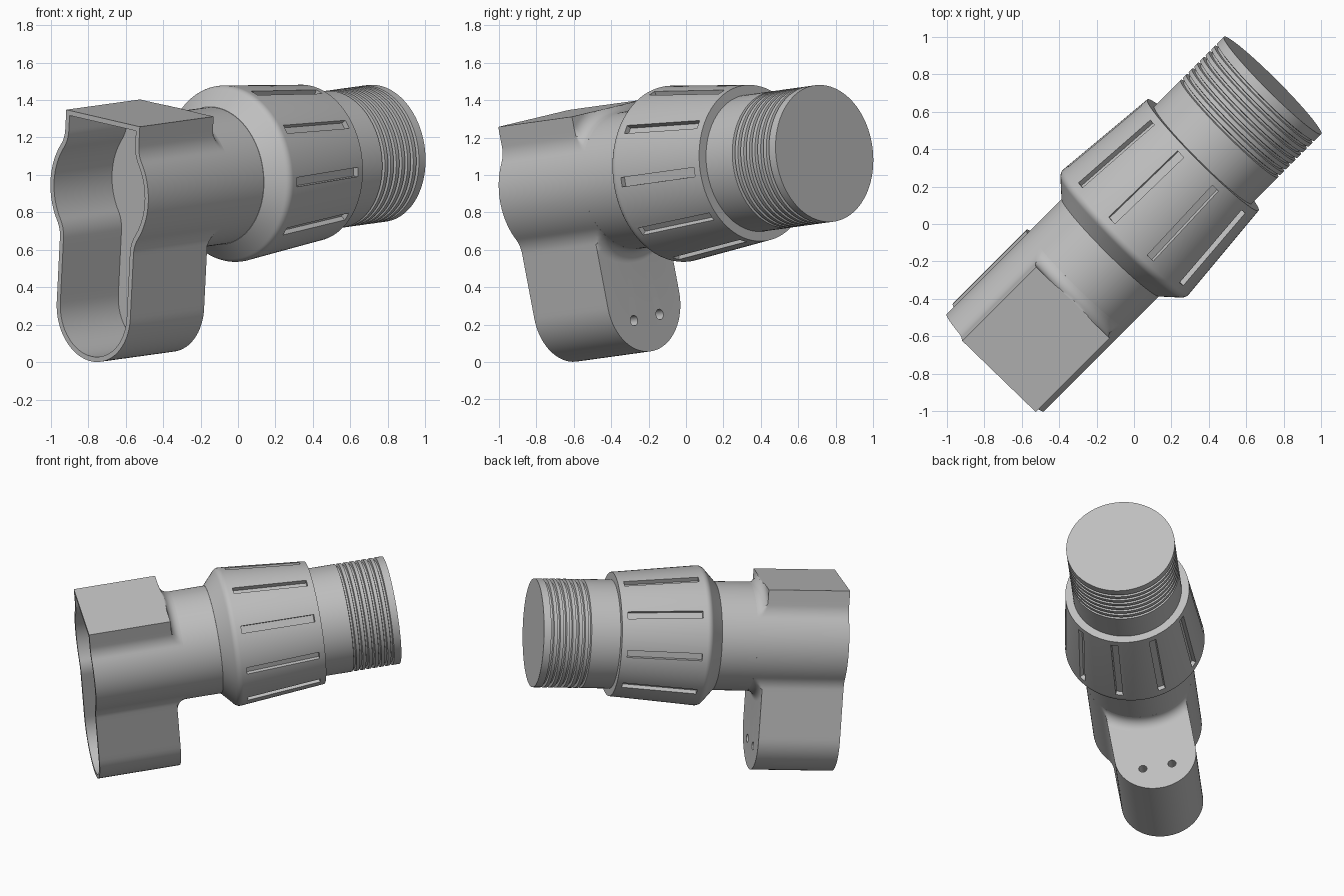
import bpy, bmesh
from math import sin, cos, pi, radians, sqrt, atan2
from mathutils import Matrix, Vector

cube = bpy.data.objects.get("Cube")
if cube:
    bpy.data.objects.remove(cube)

# Main frame: local Y runs along the barrel, X is sideways, Z is up
TILT, ROLL, LENGTH = radians(5.6), radians(9.5), 2.103
side0 = Vector((1, -1, 0)).normalized()
flat = Vector((1, 1, 0)).normalized()
axis = flat * cos(TILT) + Vector((0, 0, sin(TILT)))
up0 = side0.cross(axis)
up = up0 * cos(ROLL) + side0 * sin(ROLL)
side = side0 * cos(ROLL) - up0 * sin(ROLL)
FRAME = Matrix((side, axis, up)).transposed().to_4x4()
FRAME.translation = (-0.74, -0.74, 0.91)

grey = bpy.data.materials.new("plain_grey")
grey.use_nodes = True
grey.diffuse_color = (0.52, 0.52, 0.52, 1)
grey.node_tree.nodes["Principled BSDF"].inputs["Base Color"].default_value = grey.diffuse_color


def add_object(name, bm):
    bmesh.ops.recalc_face_normals(bm, faces=bm.faces)
    mesh = bpy.data.meshes.new(name)
    bm.to_mesh(mesh)
    bm.free()
    mesh.materials.append(grey)
    obj = bpy.data.objects.new(name, mesh)
    bpy.context.collection.objects.link(obj)
    obj.matrix_world = FRAME
    return obj


def loft(name, rings):
    """Skin a list of equal-length point rings and cap both ends."""
    bm = bmesh.new()
    loops = [[bm.verts.new(p) for p in ring] for ring in rings]
    n = len(loops[0])
    for a, b in zip(loops, loops[1:]):
        for i in range(n):
            j = (i + 1) % n
            bm.faces.new((a[i], a[j], b[j], b[i]))
    bm.faces.new(loops[0])
    bm.faces.new(loops[-1])
    bmesh.ops.remove_doubles(bm, verts=bm.verts, dist=1e-5)
    return add_object(name, bm)


def lathe(name, profile, n=96):
    turn = [2 * pi * i / n for i in range(n)]
    return loft(name, [[(r * sin(t), y, r * cos(t)) for t in turn] for y, r in profile])


def select_only(obj):
    bpy.ops.object.select_all(action='DESELECT')
    obj.select_set(True)
    bpy.context.view_layer.objects.active = obj


def cut(obj, cutter):
    cutter.hide_render = True
    mod = obj.modifiers.new("cut", 'BOOLEAN')
    mod.operation, mod.solver, mod.object = 'DIFFERENCE', 'EXACT', cutter
    select_only(obj)
    bpy.ops.object.modifier_apply(modifier=mod.name)
    bpy.data.objects.remove(cutter)


def arc(cx, cz, r, start, end, n):
    return [(cx + r * cos(start + (end - start) * i / n),
             cz + r * sin(start + (end - start) * i / n)) for i in range(n + 1)]


# Housing outline: square top, round middle, long rounded foot
RADIUS, DEPTH, FILLET = 0.368, 0.56, 0.07


def outline(inset):
    w, r, rho, top, foot = 0.277 - inset, RADIUS - inset, 0.15 + inset, 0.4 - inset, -0.645
    zc = sqrt((r + rho) ** 2 - (w + rho) ** 2)
    ang = atan2(zc, w + rho)
    half = [(w * i / 10, top) for i in range(10)]
    half += [(w, top + (zc - top) * i / 4) for i in range(4)]
    half += arc(w + rho, zc, rho, pi, pi + ang, 8)
    half += arc(0, 0, r, ang, -ang, 24)[1:]
    half += arc(w + rho, -zc, rho, pi - ang, pi, 8)[1:]
    half += [(w, -zc + (foot + zc) * i / 10) for i in range(1, 10)]
    half += arc(0, foot, w, 0, -pi / 2, 16)
    return half + [(-x, z) for x, z in half[-2:0:-1]]


def ring(points, y, limit=9):
    """Outline at depth y, clipped to a circle of the given radius."""
    out = []
    for x, z in points:
        k = min(1, limit / sqrt(x * x + z * z))
        out.append((x * k, y, z * k))
    return out


outer, inner = outline(0), outline(0.027)
rings = [ring(inner, 0.44), ring(inner, 0), ring(outer, 0), ring(outer, DEPTH)]
for i in range(9):
    t = pi / 2 * i / 8
    rings.append(ring(outer, DEPTH + FILLET * (1 - cos(t)), RADIUS + FILLET * (1 - sin(t))))
housing = loft("housing", rings)

# Two screw holes in the back of the foot
bm = bmesh.new()
for x in (-0.1, 0.1):
    bmesh.ops.create_cone(bm, cap_ends=True, segments=24, radius1=0.028, radius2=0.028, depth=0.2,
                          matrix=Matrix.Translation((x, DEPTH, -0.74)) @ Matrix.Rotation(pi / 2, 4, 'X'))
cut(housing, add_object("screw_hole_cutter", bm))

# Barrel with thread grooves near the closed end
profile = [(DEPTH + FILLET, RADIUS)]
for i in range(7):
    y = 1.775 + 0.043 * i
    profile += [(y, RADIUS), (y + 0.004, RADIUS - 0.02), (y + 0.016, RADIUS - 0.02), (y + 0.02, RADIUS)]
profile.append((LENGTH, RADIUS))
barrel = lathe("threaded_barrel", profile)

# Tapered grip collar with a bevelled front lip
lip = arc(0.99, 0.425, 0.048, radians(145), radians(85), 6)
collar = lathe("grip_collar", [(0.875, 0.35), (0.875, 0.37)] + lip + [(1.575, 0.42), (1.575, 0.35)])

# Ten grip slots following the taper
bm = bmesh.new()
for i in range(10):
    turn = Matrix.Rotation(radians(14.5 + 36 * i), 4, 'Y')
    slope = Matrix.Translation((0, 1.28, 0.446)) @ Matrix.Rotation(radians(-5.1), 4, 'X')
    bmesh.ops.create_cube(bm, size=1, matrix=turn @ slope @ Matrix.Diagonal((0.05, 0.51, 0.06, 1)))
cut(collar, add_object("slot_cutter", bm))

for part in (housing, barrel, collar):
    select_only(part)
    bpy.ops.object.shade_smooth_by_angle(angle=radians(30))
